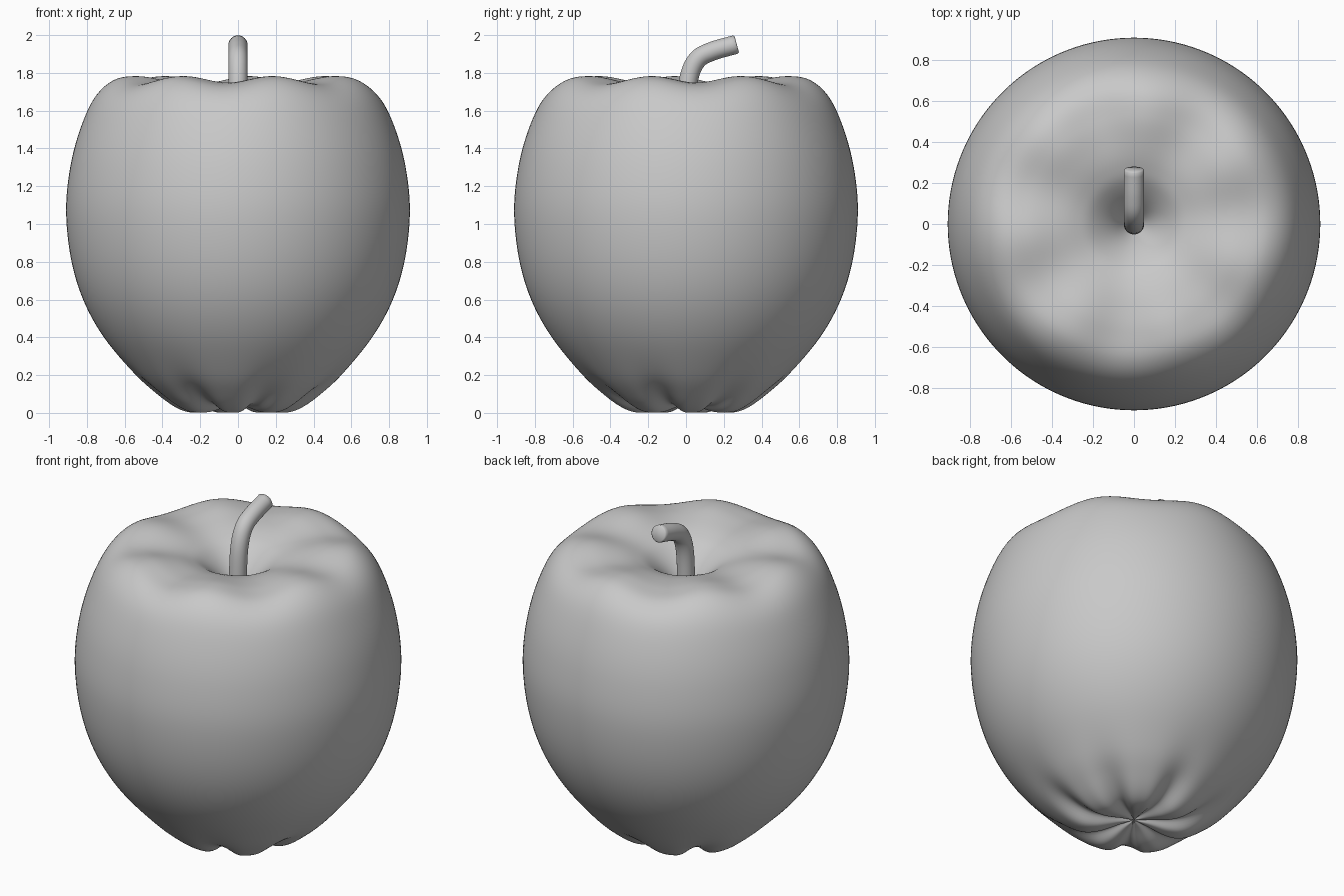
import bpy, bmesh, math
from mathutils import Vector

if "Cube" in bpy.data.objects:
    bpy.data.objects.remove(bpy.data.objects["Cube"], do_unlink=True)

LOBES, PHASE, SEGMENTS, STEPS = 7, math.radians(135), 140, 6
GREY = (0.58, 0.58, 0.58, 1)

grey = bpy.data.materials.new("plain grey")
grey.use_nodes = True
grey.diffuse_color = GREY
grey.node_tree.nodes["Principled BSDF"].inputs["Base Color"].default_value = GREY


def smooth_path(points, steps):
    """Catmull-Rom curve through the points."""
    pts = [Vector(p) for p in points]
    pts = [2 * pts[0] - pts[1]] + pts + [2 * pts[-1] - pts[-2]]
    out = []
    for a, b, c, d in zip(pts, pts[1:], pts[2:], pts[3:]):
        for i in range(steps):
            t = i / steps
            out.append(0.5 * (2 * b + (c - a) * t + (2 * a - 5 * b + 4 * c - d) * t ** 2
                              + (3 * b - a - 3 * c + d) * t ** 3))
    return out + [pts[-2]]


def bump(x, centre, width):
    return math.exp(-((x - centre) / width) ** 2)


def skin(name, rings, start=None, end=None):
    """Mesh from rings of points, closed by a tip or a flat cap."""
    bm = bmesh.new()
    loops = [[bm.verts.new(p) for p in ring] for ring in rings]
    n = len(loops[0])
    for lo, hi in zip(loops, loops[1:]):
        for i in range(n):
            j = (i + 1) % n
            bm.faces.new((lo[i], lo[j], hi[j], hi[i]))
    for loop, tip in ((loops[0], start), (loops[-1], end)):
        if tip is None:
            bm.faces.new(loop)
        else:
            v = bm.verts.new(tip)
            for i in range(n):
                bm.faces.new((loop[i], loop[(i + 1) % n], v))
    bmesh.ops.recalc_face_normals(bm, faces=bm.faces)
    mesh = bpy.data.meshes.new(name)
    bm.to_mesh(mesh)
    bm.free()
    mesh.materials.append(grey)
    obj = bpy.data.objects.new(name, mesh)
    bpy.context.collection.objects.link(obj)
    bpy.ops.object.select_all(action="DESELECT")
    obj.select_set(True)
    bpy.context.view_layer.objects.active = obj
    bpy.ops.object.shade_smooth_by_angle(angle=math.radians(50))


# Fruit body: turned profile, lobes around the crown, ridges underneath between them
profile = smooth_path([(0, 0.05, 0), (0.08, 0.04, 0), (0.2, 0.024, 0), (0.3, 0.038, 0),
                       (0.42, 0.105, 0), (0.55, 0.21, 0), (0.71, 0.4, 0), (0.82, 0.6, 0),
                       (0.885, 0.82, 0), (0.91, 1.07, 0), (0.888, 1.3, 0), (0.835, 1.5, 0),
                       (0.76, 1.66, 0), (0.66, 1.745, 0), (0.53, 1.765, 0), (0.4, 1.752, 0),
                       (0.29, 1.725, 0), (0.2, 1.68, 0), (0.1, 1.58, 0), (0, 1.42, 0)], STEPS)
rings = []
for r, z, _ in profile[1:-1]:
    ring = []
    for i in range(SEGMENTS):
        a = 2 * math.pi * i / SEGMENTS
        wave = math.cos(LOBES * (a - PHASE))
        if z > 1:
            dr, dz = 0, 0.019 * wave * bump(r, 0.59, 0.21)
        else:
            ridge = 1 - 2 * (0.5 + 0.5 * wave) ** 2
            dr = 0.01 * ridge * bump(r, 0.34, 0.2)
            dz = -0.024 * ridge * bump(r, 0.27, 0.2)
        ring.append(((r + dr) * math.cos(a), (r + dr) * math.sin(a), z + dz))
    rings.append(ring)
skin("fruit_body", rings, (0, 0, profile[0].y), (0, 0, profile[-1].y))

# Stem: bent tube with a slightly eased flat end
path = smooth_path([(0, 0, 1.38), (0, 0, 1.6), (0, 0.015, 1.77), (0, 0.06, 1.87),
                    (0, 0.14, 1.915), (0, 0.262, 1.95)], STEPS)
side = Vector((1, 0, 0))


def tube(centre, along, radius):
    across = along.cross(side)
    angles = (2 * math.pi * i / 32 for i in range(32))
    return [centre + radius * (math.cos(t) * side + math.sin(t) * across) for t in angles]


rings = []
for k, p in enumerate(path):
    along = (path[min(k + 1, len(path) - 1)] - path[max(k - 1, 0)]).normalized()
    rings.append(tube(p, along, 0.05))
rings.append(tube(path[-1] + along * 0.007, along, 0.043))
skin("stem", rings)
